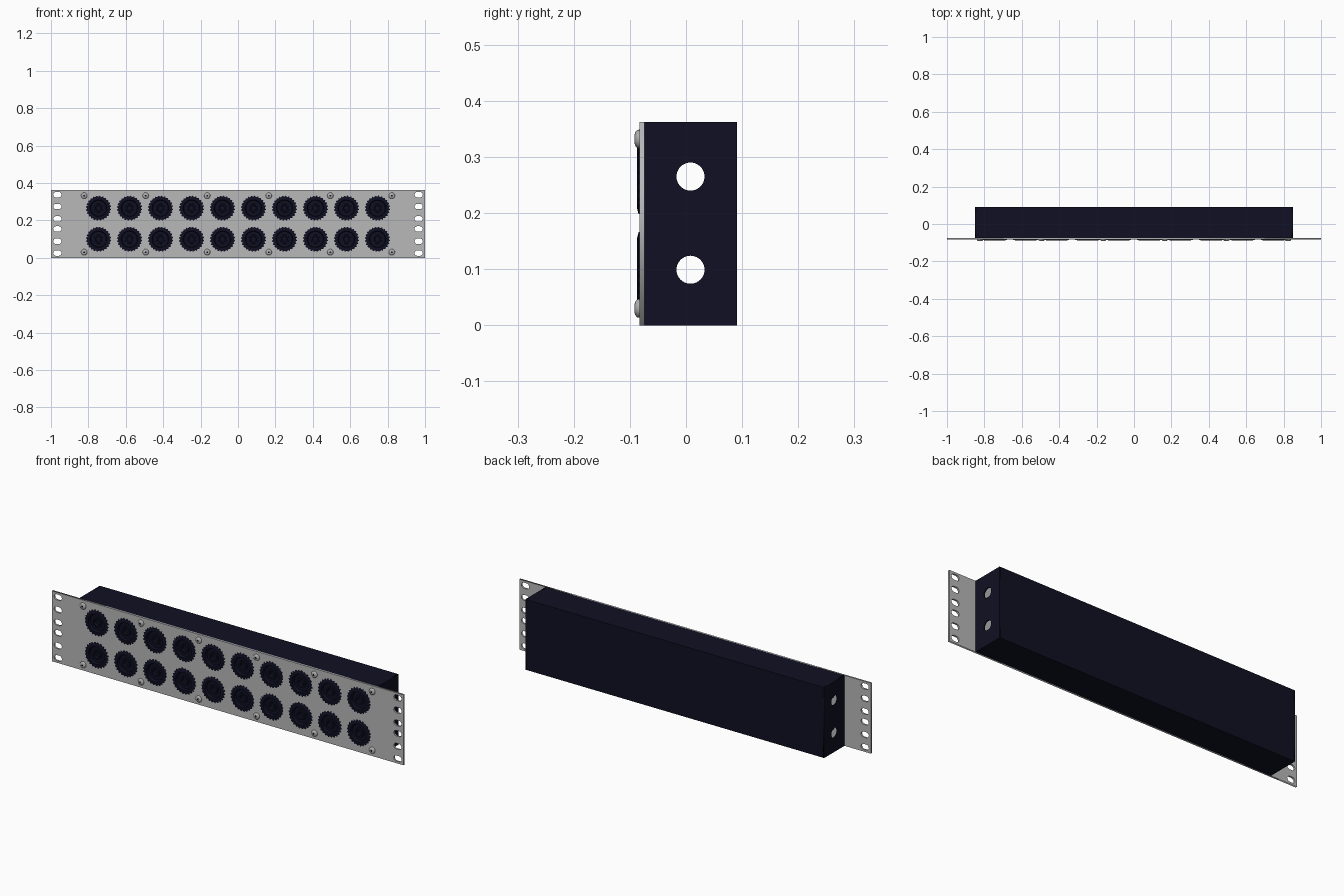
import bpy, bmesh
from math import sin, cos, pi, radians

if "Cube" in bpy.data.objects:
    bpy.data.objects.remove(bpy.data.objects["Cube"])


def material(name, rgb):
    m = bpy.data.materials.new(name)
    m.use_nodes = True
    m.diffuse_color = (*rgb, 1)
    bsdf = next(n for n in m.node_tree.nodes if n.type == 'BSDF_PRINCIPLED')
    bsdf.inputs["Base Color"].default_value = (*rgb, 1)
    return m


navy = material("dark navy", (0.005, 0.005, 0.017))
grey = material("plate grey", (0.48, 0.48, 0.49))
steel = material("screw steel", (0.42, 0.42, 0.42))

H = 0.362                       # height of plate and housing
FRONT, JOIN, BACK = -0.083, -0.074, 0.091
HALF = 0.85                     # half width of the housing
WALL = 0.006
ROWS = (0.099, 0.265)


def select_only(ob):
    bpy.ops.object.select_all(action='DESELECT')
    ob.select_set(True)
    bpy.context.view_layer.objects.active = ob


# ---- outlines for flat sheets
def rect(x0, x1, y0, y1):
    return [(x0, y0), (x1, y0), (x1, y1), (x0, y1)]


def circle(cx, cy, r, n=40):
    return [(cx + r * cos(2 * pi * i / n), cy + r * sin(2 * pi * i / n)) for i in range(n)]


def slot(cx, cy, w, h, n=8):
    r, d = h / 2, (w - h) / 2
    pts = []
    for side in (0, 1):
        for i in range(n + 1):
            a = -pi / 2 + pi * (side + i / n)
            pts.append((cx + (d if side == 0 else -d) + r * cos(a), cy + r * sin(a)))
    return pts


def sheet(name, outlines, thickness, loc, rot, mat):
    """Filled outline with holes, extruded to a sheet and turned into a mesh."""
    cu = bpy.data.curves.new(name, 'CURVE')
    cu.dimensions, cu.fill_mode = '2D', 'BOTH'
    cu.extrude = thickness / 2
    for pts in outlines:
        sp = cu.splines.new('POLY')
        sp.points.add(len(pts) - 1)
        for p, (x, y) in zip(sp.points, pts):
            p.co = (x, y, 0, 1)
        sp.use_cyclic_u = True
    cu.materials.append(mat)
    ob = bpy.data.objects.new(name, cu)
    bpy.context.collection.objects.link(ob)
    ob.location, ob.rotation_euler = loc, rot
    select_only(ob)
    bpy.ops.object.convert(target='MESH')
    return bpy.context.object


def slab(name, x, y, z, mat):
    bpy.ops.mesh.primitive_cube_add(size=1)
    ob = bpy.context.object
    ob.name = name
    ob.location = [(a + b) / 2 for a, b in (x, y, z)]
    ob.scale = [b - a for a, b in (x, y, z)]
    ob.data.materials.append(mat)


def lathe(name, profile, n, mat, knurl=()):
    """Closed turned part facing -y; rings listed in knurl get teeth."""
    bm = bmesh.new()
    rings = []
    for k, (r, h) in enumerate(profile):
        ring = []
        for i in range(n):
            rr = r * 0.92 if k in knurl and i % 4 < 2 else r
            a = 2 * pi * i / n
            ring.append(bm.verts.new((rr * cos(a), -h, rr * sin(a))))
        rings.append(ring)
    for a, b in zip(rings, rings[1:]):
        for i in range(n):
            j = (i + 1) % n
            bm.faces.new((a[i], a[j], b[j], b[i]))
    bm.faces.new(rings[0])
    bm.faces.new(rings[-1])
    bmesh.ops.recalc_face_normals(bm, faces=bm.faces)
    me = bpy.data.meshes.new(name)
    bm.to_mesh(me)
    bm.free()
    me.materials.append(mat)
    return me


def place(name, mesh, x, z):
    ob = bpy.data.objects.new(name, mesh)
    bpy.context.collection.objects.link(ob)
    ob.location = (x, FRONT, z)
    return ob


def smooth(ob):
    select_only(ob)
    bpy.ops.object.shade_smooth_by_angle(angle=radians(30))


columns = [(i - 4.5) * 0.1657 for i in range(10)]

# Front plate with mounting slots and connector openings
outlines = [rect(-1, 1, 0, H)]
for side in (-1, 1):
    for off in (0.027, 0.093, 0.156):
        for up in (-1, 1):
            outlines.append(slot(side * 0.966, H / 2 + up * off, 0.044, 0.029))
outlines += [circle(x, z, 0.052) for x in columns for z in ROWS]
sheet("front_plate", outlines, JOIN - FRONT, (0, (FRONT + JOIN) / 2, 0),
      (radians(90), 0, 0), grey)

# Hollow housing: pierced side walls, then top, bottom and back
for name, s in (("left_wall", 1), ("right_wall", -1)):
    sheet(name, [rect(JOIN, BACK, 0, H)] + [circle(0.008, z, 0.025) for z in ROWS],
          WALL, (s * (HALF - WALL / 2), 0, 0), (radians(90), 0, radians(90)), navy)
inner = (-HALF + WALL, HALF - WALL)
slab("housing_top", inner, (JOIN, BACK), (H - WALL, H), navy)
slab("housing_bottom", inner, (JOIN, BACK), (0, WALL), navy)
slab("housing_back", inner, (BACK - WALL, BACK), (WALL, H - WALL), navy)

# Round connectors with a knurled rim and a recessed centre
connector = lathe("connector", [
    (0.05, -0.03), (0.05, 0), (0.067, 0), (0.067, 0.0015), (0.057, 0.004),
    (0.045, 0.004), (0.041, -0.008), (0.025, -0.008), (0.024, -0.002),
    (0.016, -0.002), (0.014, -0.015)], 96, navy, knurl=(2, 3))
for z in ROWS:
    for x in columns:
        ob = place("connector", connector, x, z)
smooth(ob)

# Domed screws with a hexagon socket along both edges
dome = [(0.0165 * cos(a), 0.002 + 0.0075 * sin(a)) for a in (0, 0.3, 0.6, 0.85, 1.1)]
screw = lathe("screw", [(0.0165, 0)] + dome, 24, steel)
socket = lathe("screw_socket", [(0.0055, 0.008), (0.0055, 0.0089)], 6, navy)
for z in (0.03, 0.332):
    for i in range(6):
        x = (i - 2.5) * 0.329
        ob = place("screw", screw, x, z)
        place("screw_socket", socket, x, z)
smooth(ob)
